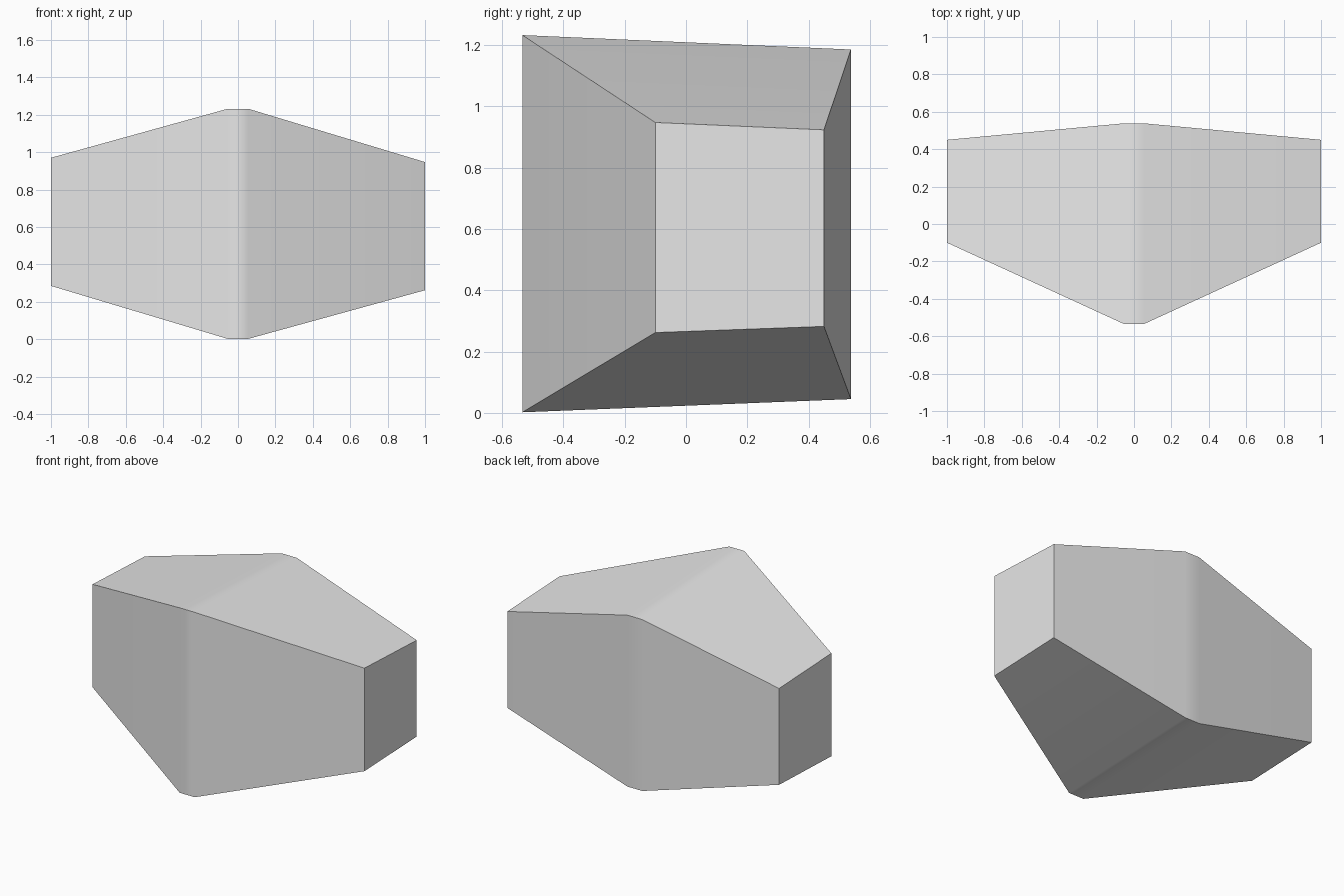
import bpy
import bmesh
import math

default = bpy.data.objects.get("Cube")
if default:
    bpy.data.objects.remove(default, do_unlink=True)

# Plain grey material
grey = bpy.data.materials.new("plain_grey")
grey.use_nodes = True
colour = (0.8, 0.8, 0.8, 1.0)
grey.diffuse_color = colour
grey.node_tree.nodes["Principled BSDF"].inputs["Base Color"].default_value = colour


def section(bm, x, front, back, shift=0.0):
    """Four-cornered cross-section; front and back are (y, bottom, top)."""
    (fy, f_low, f_high), (by, b_low, b_high) = front, back
    corners = [(fy, f_low), (by, b_low), (by, b_high), (fy, f_high)]
    return [bm.verts.new((x, y, z + shift)) for y, z in corners]


# Body: narrow ends swelling to a softened central ridge
end_front, end_back = (-0.10, 0.262, 0.947), (0.45, 0.282, 0.923)
mid_front, mid_back = (-0.534, 0.002, 1.232), (0.538, 0.045, 1.185)
bm = bmesh.new()
rings = [
    section(bm, -1.0, end_front, end_back, 0.023),
    section(bm, -0.055, mid_front, mid_back),
    section(bm, 0.055, mid_front, mid_back),
    section(bm, 1.0, end_front, end_back),
]
for a, b in zip(rings, rings[1:]):
    for i in range(4):
        j = (i + 1) % 4
        bm.faces.new((a[i], a[j], b[j], b[i]))
bm.faces.new(rings[0])
bm.faces.new(rings[-1])
bmesh.ops.recalc_face_normals(bm, faces=bm.faces)

mesh = bpy.data.meshes.new("faceted_body")
bm.to_mesh(mesh)
bm.free()
mesh.materials.append(grey)
body = bpy.data.objects.new("faceted_body", mesh)
bpy.context.collection.objects.link(body)

# Smooth across the ridge, crisp at the outer edges
bpy.ops.object.select_all(action="DESELECT")
body.select_set(True)
bpy.context.view_layer.objects.active = body
bpy.ops.object.shade_smooth_by_angle(angle=math.radians(35))
weighted = body.modifiers.new("flat_panels", "WEIGHTED_NORMAL")
weighted.keep_sharp = True
